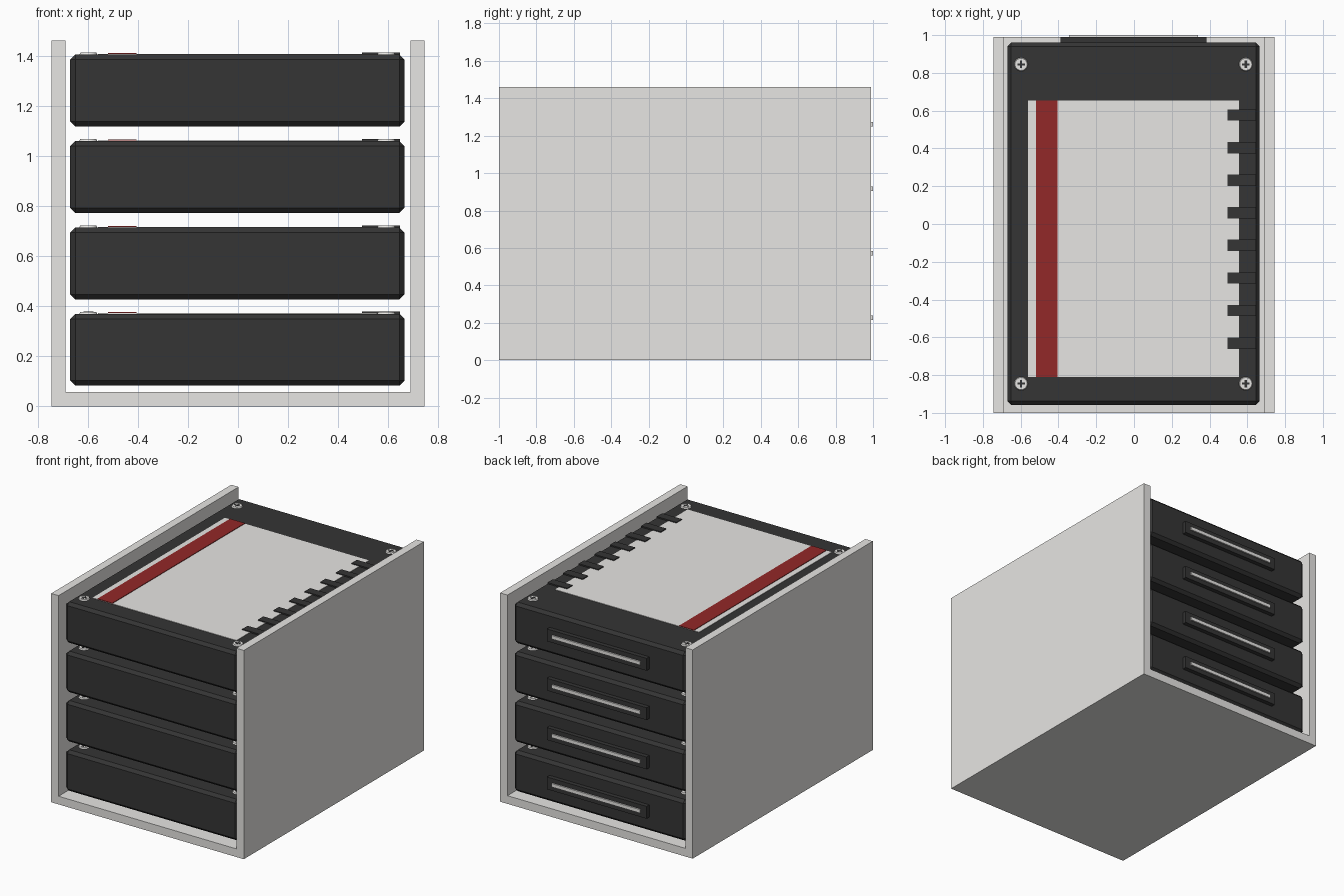
import bpy, bmesh
from mathutils import Matrix, Vector

cube = bpy.data.objects.get("Cube")
if cube:
    bpy.data.objects.remove(cube, do_unlink=True)


def material(name, r, g, b):
    m = bpy.data.materials.new(name)
    m.use_nodes = True
    m.diffuse_color = (r, g, b, 1)
    m.node_tree.nodes["Principled BSDF"].inputs["Base Color"].default_value = (r, g, b, 1)
    return m


GREY = material("light grey", 0.8, 0.79, 0.77)
BLACK = material("charcoal", 0.035, 0.035, 0.035)
RED = material("dark red", 0.29, 0.021, 0.021)


def finish(name, bm, mat):
    mesh = bpy.data.meshes.new(name)
    bm.to_mesh(mesh)
    bm.free()
    mesh.materials.append(mat)
    ob = bpy.data.objects.new(name, mesh)
    bpy.context.collection.objects.link(ob)
    return ob


def add_box(bm, lo, hi):
    lo, hi = Vector(lo), Vector(hi)
    size = Matrix.Diagonal((*(hi - lo), 1))
    bmesh.ops.create_cube(bm, size=1, matrix=Matrix.Translation((lo + hi) / 2) @ size)


def boxes(name, mat, *pairs):
    bm = bmesh.new()
    for lo, hi in pairs:
        add_box(bm, lo, hi)
    return finish(name, bm, mat)


# Open U-shaped cage, extruded from its front profile
bm = bmesh.new()
W, T, H, FLOOR = 0.745, 0.057, 1.46, 0.057
profile = [(-W, 0), (W, 0), (W, H), (W - T, H), (W - T, FLOOR),
           (T - W, FLOOR), (T - W, H), (-W, H)]
face = bm.faces.new([bm.verts.new((x, -1, z)) for x, z in profile])
side = bmesh.ops.extrude_face_region(bm, geom=[face])["geom"]
bmesh.ops.translate(bm, vec=(0, 1.99, 0),
                    verts=[v for v in side if isinstance(v, bmesh.types.BMVert)])
bmesh.ops.recalc_face_normals(bm, faces=bm.faces)
finish("cage", bm, GREY)


def build_drive(n, base):
    top = base + 0.287
    mid = base + 0.145
    tag = f"_{n}"

    # Chamfered case
    case = boxes("drive_case" + tag, BLACK, ((-0.67, -0.957, base), (0.665, 0.96, top)))
    bevel = case.modifiers.new("chamfer", "BEVEL")
    bevel.width = 0.02
    bevel.segments = 1

    # Label sheet and red stripe
    boxes("label" + tag, GREY, ((-0.56, -0.81, top - 0.003), (0.555, 0.655, top + 0.003)))
    boxes("label_stripe" + tag, RED, ((-0.52, -0.81, top), (-0.405, 0.655, top + 0.007)))

    # Row of clips over the label edge
    rows = [0.577 - i * 0.1725 for i in range(8)]
    boxes("clips" + tag, BLACK, *[((0.495, y - 0.03, top - 0.002), (0.647, y + 0.03, top + 0.009))
                                  for y in rows])

    # Corner screws with cross slots
    heads, slots = bmesh.new(), bmesh.new()
    for x in (-0.598, 0.592):
        for y in (-0.845, 0.845):
            bmesh.ops.create_cone(heads, cap_ends=True, segments=24, radius1=0.037,
                                  radius2=0.032, depth=0.01,
                                  matrix=Matrix.Translation((x, y, top + 0.003)))
            for a, b in ((0.02, 0.006), (0.006, 0.02)):
                add_box(slots, (x - a, y - b, top), (x + a, y + b, top + 0.009))
    finish("screw_heads" + tag, heads, GREY)
    finish("screw_slots" + tag, slots, BLACK)

    # Rear connector with contact strip
    boxes("connector" + tag, BLACK, ((-0.388, 0.95, mid - 0.043), (0.383, 0.99, mid + 0.043)))
    boxes("contact_strip" + tag, GREY, ((-0.343, 0.985, mid - 0.012), (0.34, 1.0, mid + 0.012)))


for i in range(4):
    build_drive(i + 1, 0.082 + i * 0.345)
